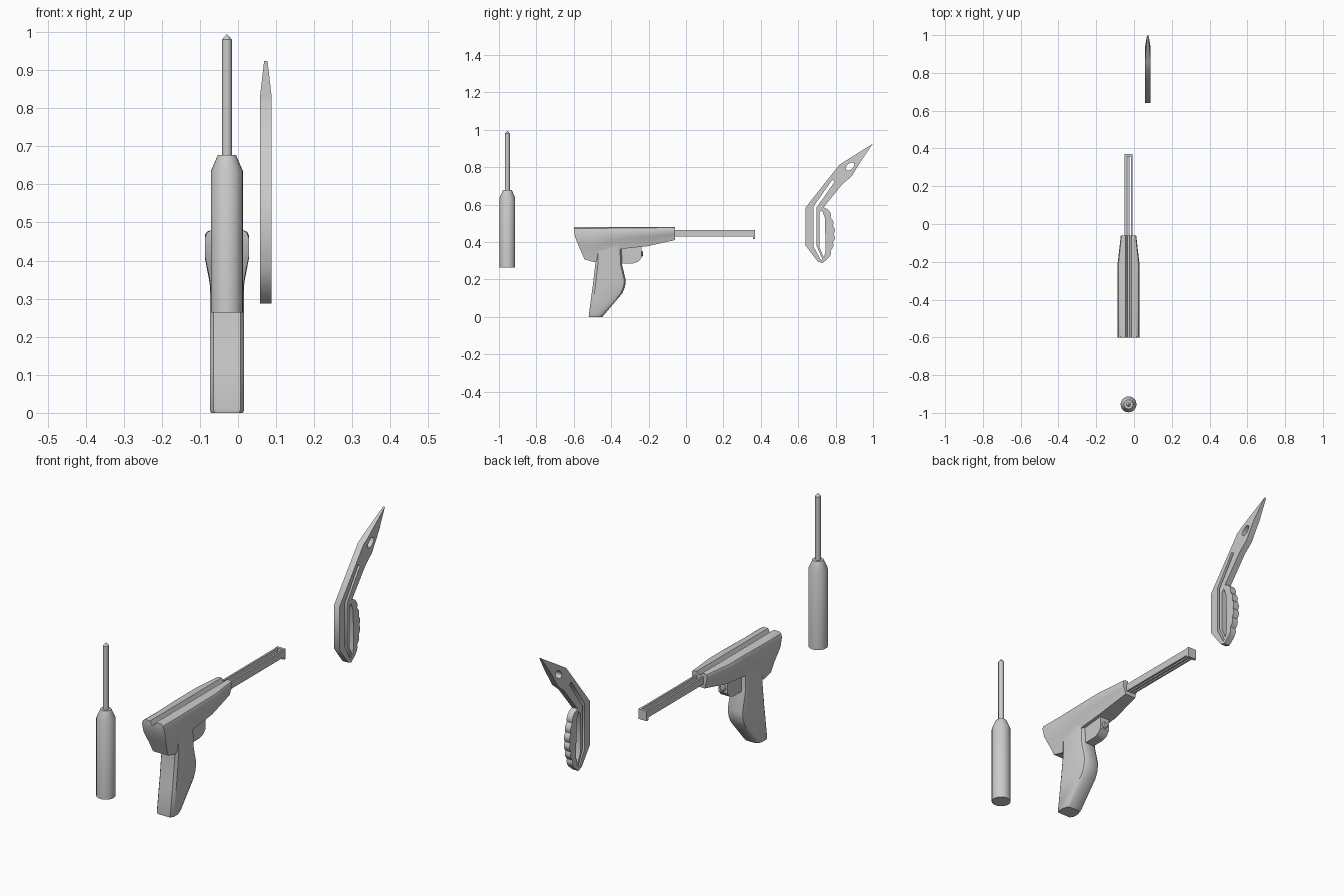
import bpy, bmesh
from math import sin, cos, pi, radians

if "Cube" in bpy.data.objects:
    bpy.data.objects.remove(bpy.data.objects["Cube"])

AXIS = -0.029   # shared centre line of the awl and the pistol tool

grey = bpy.data.materials.new("light_grey")
grey.use_nodes = True
grey.diffuse_color = (0.6, 0.6, 0.6, 1)
grey.node_tree.nodes["Principled BSDF"].inputs["Base Color"].default_value = (0.6, 0.6, 0.6, 1)


def finish(name, bm, angle=35):
    bmesh.ops.recalc_face_normals(bm, faces=bm.faces)
    mesh = bpy.data.meshes.new(name)
    bm.to_mesh(mesh)
    bm.free()
    mesh.materials.clear()
    mesh.materials.append(grey)
    ob = bpy.data.objects.new(name, mesh)
    bpy.context.collection.objects.link(ob)
    bpy.ops.object.select_all(action='DESELECT')
    ob.select_set(True)
    bpy.context.view_layer.objects.active = ob
    bpy.ops.object.shade_smooth_by_angle(angle=radians(angle))
    return ob


def loft(name, halves, horn=0, angle=35):
    """Skin half sections mirrored about AXIS; horn skips a notch in the end caps."""
    bm = bmesh.new()
    rings = [[[bm.verts.new((AXIS + s * x, y, z)) for x, y, z in half] for s in (1, -1)]
             for half in halves]
    n = len(halves[0])
    for a, b in zip(rings, rings[1:]):
        for s in (0, 1):
            for i in range(n - 1):
                bm.faces.new((a[s][i], a[s][i + 1], b[s][i + 1], b[s][i]))
        for i in (0, n - 1):
            bm.faces.new((a[0][i], a[1][i], b[1][i], b[0][i]))
    for right, left in (rings[0], rings[-1]):
        if horn:
            bm.faces.new(right[:horn + 1])
            bm.faces.new(left[:horn + 1])
        order = [0] + list(range(horn or 1, n))
        for i, j in zip(order, order[1:]):
            bm.faces.new((right[i], right[j], left[j], left[i]))
    return finish(name, bm, angle)


def box(name, x, y, z):
    bm = bmesh.new()
    bmesh.ops.create_cube(bm, size=1)
    for v in bm.verts:
        for k, (lo, hi) in enumerate((x, y, z)):
            v.co[k] = hi if v.co[k] > 0 else lo
    return finish(name, bm)


def lathe(name, profile, place, sides=24):
    """Stack of rings (radius, height) with capped ends."""
    bm = bmesh.new()
    rings = [[bm.verts.new(place(r * cos(2 * pi * i / sides), r * sin(2 * pi * i / sides), h))
              for i in range(sides)] for r, h in profile]
    for a, b in zip(rings, rings[1:]):
        for i in range(sides):
            j = (i + 1) % sides
            bm.faces.new((a[i], a[j], b[j], b[i]))
    bm.faces.new(rings[0])
    bm.faces.new(rings[-1])
    return finish(name, bm)


# Awl: round handle with a tapered shoulder, thin shaft and pointed tip
upright = lambda a, b, h: (AXIS + a, -0.955 + b, h)
lathe("awl_handle", [(0.042, 0.263), (0.042, 0.635), (0.024, 0.677)], upright)
lathe("awl_shaft", [(0.013, 0.67), (0.013, 0.98), (0.002, 0.993)], upright, 16)

# Pistol body: grooved rounded section lofted from the slanted rear to the nose
TOP = 0.48
SECTION = [(0.042, 0), (0.053, 0.008), (0.058, 0.024), (0.058, 0.07),
           (0.052, 0.1), (0.046, 0.13), (0.04, 0.18)]


def body_half(y, bottom, width=1, slant=0):
    k = (TOP - bottom) / 0.18
    half = [(0.006, y, TOP - 0.02), (0.015, y, TOP)]
    for x, d in SECTION:
        z = TOP - d * k
        half.append((x * width, y + slant * max(0, 0.44 - z), z))
    return half


loft("pistol_body", [body_half(-0.6, 0.307, 1, 0.43), body_half(-0.49, 0.292),
                     body_half(-0.345, 0.363), body_half(-0.21, 0.377),
                     body_half(-0.06, 0.41, 0.7)], horn=4)

# Grip: chamfered section lofted upwards
def grip_half(z, back, front, w=0.045):
    return [(w - 0.01, back, z), (w, back + 0.014, z), (w, front - 0.025, z),
            (w - 0.006, front - 0.008, z), (w - 0.018, front, z)]


loft("pistol_grip", [grip_half(0, -0.518, -0.447, 0.042), grip_half(0.008, -0.52, -0.44),
                     grip_half(0.126, -0.504, -0.34), grip_half(0.16, -0.499, -0.326),
                     grip_half(0.195, -0.495, -0.322), grip_half(0.28, -0.485, -0.342),
                     grip_half(0.38, -0.485, -0.345)])

# Trigger block with rounded lower front, and its round button
block = [(-0.36, 0.38), (-0.238, 0.38), (-0.238, 0.315), (-0.255, 0.295),
         (-0.28, 0.286), (-0.36, 0.286)]
bm = bmesh.new()
base = bm.faces.new([bm.verts.new((AXIS - 0.024, y, z)) for y, z in block])
side = bmesh.ops.extrude_face_region(bm, geom=[base])["geom"]
bmesh.ops.translate(bm, vec=(0.048, 0, 0),
                    verts=[g for g in side if isinstance(g, bmesh.types.BMVert)])
finish("trigger_block", bm)
lathe("trigger_button", [(0.015, -0.26), (0.015, -0.234), (0.01, -0.23)],
      lambda a, b, h: (AXIS + a, h, 0.337 + b), 16)

# Barrel: two side rails, a lower centre strip and a hooked end plate
for label, s in (("left", 1), ("right", -1)):
    inner, outer = AXIS + s * 0.012, AXIS + s * 0.021
    box("barrel_rail_" + label, (min(inner, outer), max(inner, outer)), (-0.1, 0.36), (0.428, 0.463))
box("barrel_strip", (AXIS - 0.005, AXIS + 0.005), (-0.1, 0.36), (0.428, 0.442))
box("barrel_end_plate", (AXIS - 0.022, AXIS + 0.022), (0.357, 0.37), (0.416, 0.464))

# Knife: flat outline with scalloped finger edge and cut-out slots
SCALLOPS = 6
outline = [(0.73, 0.287), (0.705, 0.295), (0.64, 0.38), (0.64, 0.585), (0.82, 0.813),
           (0.997, 0.924), (0.912, 0.795), (0.885, 0.75), (0.837, 0.71), (0.735, 0.585)]
for i in range(SCALLOPS * 6 + 1):
    t = i / (SCALLOPS * 6)
    outline.append((0.757 + 0.032 * sin(pi * t) + 0.008 * abs(sin(SCALLOPS * pi * t)),
                    0.575 - 0.265 * t))
long_slot = [(0.782, 0.732), (0.682, 0.59), (0.682, 0.375), (0.722, 0.302),
             (0.73, 0.308), (0.697, 0.38), (0.697, 0.583), (0.795, 0.722)]
inner_slot = [(0.714, 0.555), (0.727, 0.57), (0.742, 0.53), (0.747, 0.36),
              (0.738, 0.315), (0.714, 0.37)]
eye = []
for i in range(16):
    a, b = 0.027 * cos(i * pi / 8), 0.016 * sin(i * pi / 8)
    eye.append((0.877 + a * 0.77 - b * 0.64, 0.803 + a * 0.64 + b * 0.77))

curve = bpy.data.curves.new("knife_outline", 'CURVE')
curve.dimensions = '2D'
curve.fill_mode = 'BOTH'
curve.extrude = 0.015
for loop in (outline, long_slot, inner_slot, eye):
    spline = curve.splines.new('POLY')
    spline.points.add(len(loop) - 1)
    for p, (y, z) in zip(spline.points, loop):
        p.co = (y, z, 0, 1)
    spline.use_cyclic_u = True
helper = bpy.data.objects.new("knife_outline", curve)
bpy.context.collection.objects.link(helper)
bpy.context.view_layer.update()
flat = bpy.data.meshes.new_from_object(helper.evaluated_get(bpy.context.evaluated_depsgraph_get()))
bpy.data.objects.remove(helper)

bm = bmesh.new()
bm.from_mesh(flat)
bmesh.ops.remove_doubles(bm, verts=bm.verts, dist=0.0005)
EDGE = 0.833
bmesh.ops.bisect_plane(bm, geom=bm.verts[:] + bm.edges[:] + bm.faces[:],
                       plane_co=(0, EDGE, 0), plane_no=(0, 1, 0))
for v in bm.verts:
    y, z, x = v.co
    thin = 1 - 0.7 * max(0, z - EDGE) / (0.924 - EDGE)   # blade narrows to the point
    v.co = (0.073 + x * thin, y, z)
finish("knife", bm, 45)
